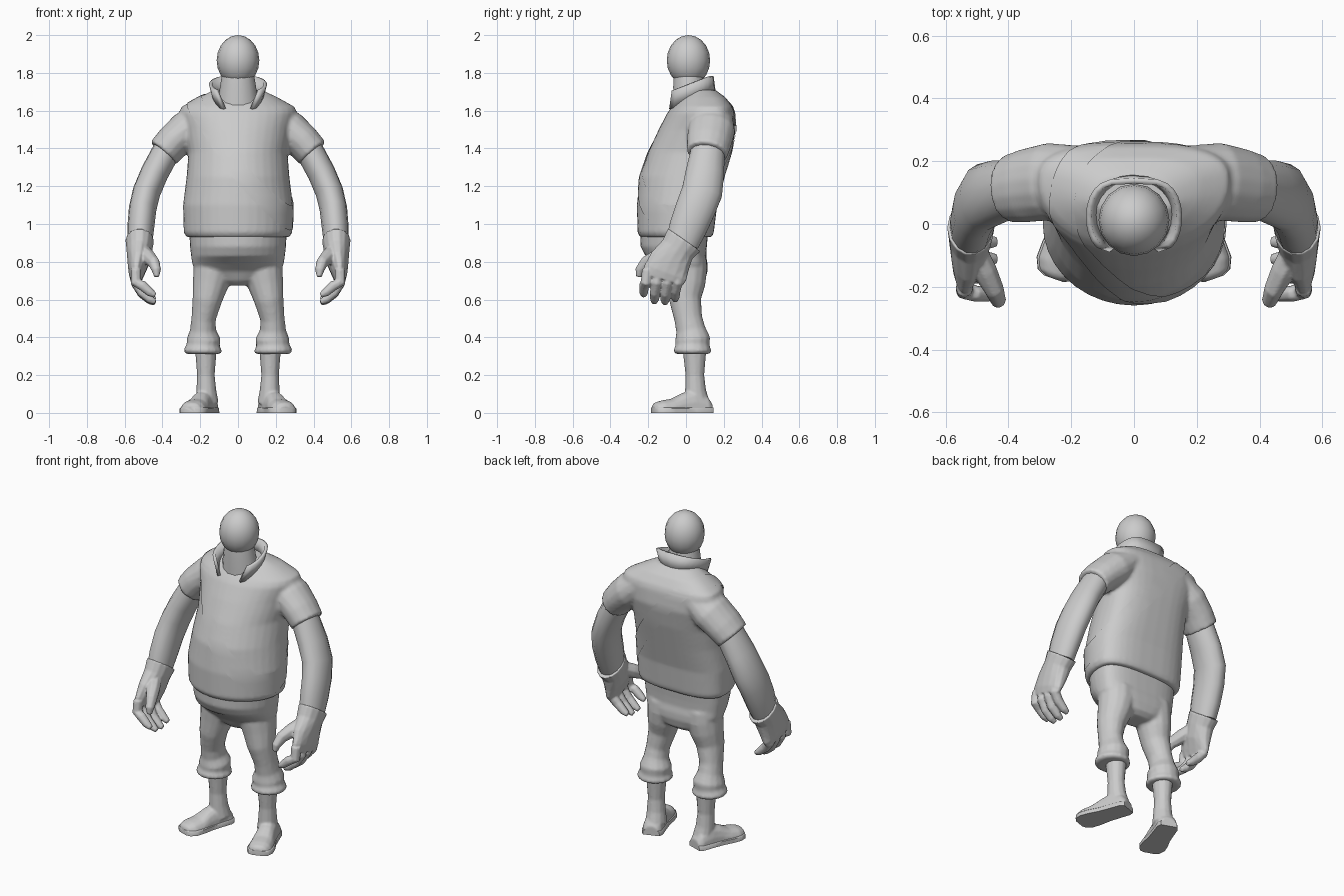
import bpy, bmesh, math
from mathutils import Vector

if "Cube" in bpy.data.objects:
    bpy.data.objects.remove(bpy.data.objects["Cube"])

grey = bpy.data.materials.new("plain_grey")
grey.diffuse_color = (0.6, 0.6, 0.6, 1)
grey.use_nodes = True
grey.node_tree.nodes["Principled BSDF"].inputs["Base Color"].default_value = grey.diffuse_color


def finish(name, bm, mirror=False, thickness=0.0, angle=42):
    bmesh.ops.recalc_face_normals(bm, faces=bm.faces[:])
    me = bpy.data.meshes.new(name)
    bm.to_mesh(me)
    bm.free()
    me.materials.append(grey)
    ob = bpy.data.objects.new(name, me)
    bpy.context.collection.objects.link(ob)
    bpy.ops.object.select_all(action='DESELECT')
    ob.select_set(True)
    bpy.context.view_layer.objects.active = ob
    bpy.ops.object.shade_smooth_by_angle(angle=math.radians(angle))
    if thickness:
        m = ob.modifiers.new("Thickness", 'SOLIDIFY')
        m.thickness = thickness
        m.offset = 0
    if mirror:
        ob.modifiers.new("Mirror", 'MIRROR').use_mirror_merge = False
    return ob


def blend(name, obs, voxel, mirror=False, repeat=3):
    """Fuse overlapping parts into one smooth skin."""
    bpy.ops.object.select_all(action='DESELECT')
    for ob in obs:
        ob.select_set(True)
    bpy.context.view_layer.objects.active = obs[0]
    bpy.ops.object.join()
    ob = obs[0]
    ob.name = name
    m = ob.modifiers.new("Fuse", 'REMESH')
    m.mode = 'VOXEL'
    m.voxel_size = voxel
    m.use_smooth_shade = True
    m = ob.modifiers.new("Soften", 'SMOOTH')
    m.factor = 0.5
    m.iterations = repeat
    if mirror:
        ob.modifiers.new("Mirror", 'MIRROR').use_mirror_merge = False


def loft(rings, closed=True):
    """Skin a list of point rings; closed rings also get end caps."""
    bm = bmesh.new()
    vs = [[bm.verts.new(p) for p in r] for r in rings]
    n = len(rings[0])
    for a, b in zip(vs, vs[1:]):
        for i in range(n if closed else n - 1):
            j = (i + 1) % n
            bm.faces.new((a[i], a[j], b[j], b[i]))
    if closed:
        bm.faces.new(vs[0][::-1])
        bm.faces.new(vs[-1])
    return bm


def tube(name, rows, n=14, mirror=False, angle=42, side=1):
    """Elliptical tube along a path; rows are (x, y, z, side radius, depth radius)."""
    pts = [Vector((r[0] * side, r[1], r[2])) for r in rows]
    rings = []
    for i, r in enumerate(rows):
        t = (pts[min(i + 1, len(pts) - 1)] - pts[max(i - 1, 0)]).normalized()
        u = Vector((1, 0, 0))
        u = (u - t * u.dot(t)).normalized()
        v = t.cross(u)
        rings.append([pts[i] + u * r[3] * math.cos(a) + v * r[4] * math.sin(a)
                      for a in (2 * math.pi * k / n for k in range(n))])
    return finish(name, loft(rings), mirror, angle=angle)


def body(rows, n=36, steps=3):
    """Horizontal rings; rows are (z, half width, front y, back y, y of widest point)."""
    fine = [[p + (q - p) * i / steps for p, q in zip(a, b)]
            for a, b in zip(rows, rows[1:]) for i in range(steps)] + [rows[-1]]
    rings = []
    for z, w, yf, yb, wy in fine:
        ring = []
        for k in range(n):
            a = 2 * math.pi * k / n
            c, s = math.cos(a), math.sin(a)
            e = 0.7 if s > 0 else 1.0         # squarer back, rounder belly
            x = w * math.copysign(abs(c) ** e, c)
            y = wy + (yb - wy if s > 0 else wy - yf) * math.copysign(abs(s) ** e, s)
            ring.append((x, y, z))
        rings.append(ring)
    return loft(rings)


# shirt with sleeves
shirt_rows = [
    (0.93, .272, -.242, .137, 0.0), (0.955, .287, -.257, .147, 0.0),
    (1.10, .291, -.260, .165, 0.0), (1.25, .272, -.245, .205, .03),
    (1.38, .262, -.200, .240, .07), (1.50, .285, -.145, .264, .11),
    (1.59, .312, -.098, .257, .13), (1.62, .300, -.075, .247, .13),
    (1.67, .210, -.030, .210, .11), (1.71, .125, .03, .155, .07)]
parts = [finish("shirt", body(shirt_rows))]
for side in (1, -1):
    parts.append(tube("sleeve", [
        (.17, .14, 1.57, .085, .11), (.27, .135, 1.497, .104, .125),
        (.345, .122, 1.432, .095, .119), (.396, .112, 1.375, .090, .109)], 16, side=side))
blend("shirt", parts, .011)

# diagonal strap: a thin slice of the shirt surface, lifted slightly
bm = body(shirt_rows)
bmesh.ops.recalc_face_normals(bm, faces=bm.faces[:])
bm.normal_update()
for v, nrm in [(v, v.normal.copy()) for v in bm.verts]:
    v.co += nrm * 0.004
slant = Vector((.74, -.24, .66))
for level, side in ((.862, -1), (.952, 1)):
    bmesh.ops.bisect_plane(bm, geom=bm.verts[:] + bm.edges[:] + bm.faces[:],
                           plane_co=slant * (level / slant.length_squared),
                           plane_no=slant * side, clear_outer=True)
finish("strap", bm)

# open standing collar
low, high = [], []
for k in range(21):
    a = math.pi / 2 + (k / 10 - 1) * 2.5
    c, s = math.cos(a), math.sin(a)
    low.append((.118 * c, .02 + .130 * s, 1.643 + .042 * s))
    high.append((.145 * math.copysign(abs(c) ** .5, c), .022 + .115 * s, 1.742 + .042 * s))
finish("collar", loft([low, high], closed=False), thickness=0.018)

# neck and head
tube("neck", [(0, .03, 1.57, .12, .10), (0, .02, 1.66, .105, .088),
              (0, .015, 1.73, .095, .085), (0, .013, 1.79, .085, .08)])
bm = bmesh.new()
bmesh.ops.create_uvsphere(bm, u_segments=16, v_segments=10, radius=1)
for v in bm.verts:
    v.co = (v.co.x * .113, .013 + v.co.y * .115, 1.866 + v.co.z * .134)
finish("head", bm)

# arms
tube("arm", [(.36, .118, 1.43, .070, .088), (.388, .113, 1.37, .074, .093),
             (.442, .10, 1.27, .074, .104), (.484, .085, 1.17, .074, .110),
             (.505, .05, 1.08, .073, .108), (.515, .01, .98, .071, .102),
             (.52, -.02, .90, .066, .09)], mirror=True)

# gloves: palm, thumb and four curled fingers
parts = [tube("glove", [
    (.52, -.01, .915, .076, .107), (.522, -.045, .865, .069, .095),
    (.528, -.085, .80, .058, .112), (.538, -.11, .74, .042, .120),
    (.54, -.12, .705, .030, .110)])]
parts.append(tube("thumb", [
    (.515, -.08, .86, .045, .04), (.475, -.15, .825, .040, .042),
    (.445, -.210, .795, .032, .036), (.432, -.245, .755, .025, .026),
    (.430, -.250, .72, .014, .016)], 8))
for y, tip in ((-.202, .622), (-.145, .585), (-.089, .58), (-.035, .597)):
    parts.append(tube("finger", [
        (.54, y, .76, .029, .031), (.54, y - .01, .69, .030, .029),
        (.506, y - .02, tip + .052, .028, .027), (.464, y - .022, tip + .015, .023, .024),
        (.438, y - .022, tip, .014, .016)], 8))
blend("glove", parts, .006, True, 2)

# trousers: seat with sagging belly, legs ending in flared cuffs
parts = [finish("trousers", body([
    (.675, .075, -.045, .07, .02), (.70, .14, -.075, .100, .02), (.75, .222, -.105, .114, 0),
    (.79, .242, -.155, .114, 0), (.83, .248, -.214, .107, 0), (.88, .254, -.240, .110, 0),
    (.95, .258, -.242, .117, 0), (1.0, .25, -.23, .12, 0)]))]
for side in (1, -1):
    parts.append(tube("trouser_leg", [
        (.125, .005, .82, .112, .105), (.132, .005, .75, .106, .108),
        (.146, .003, .68, .095, .100), (.163, -.005, .60, .079, .086),
        (.182, .012, .50, .065, .075), (.185, .025, .44, .069, .079),
        (.182, .035, .39, .091, .095), (.184, .035, .36, .087, .091),
        (.186, .034, .328, .104, .103), (.186, .034, .312, .092, .092)], 14, side=side))
blend("trousers", parts, .010)


def foot(name, widen, height):
    """Flat-bottomed sections along the heel-to-toe line, toes turned out."""
    heel, toe = Vector((.148, .130, 0)), Vector((.256, -.175, 0))
    along = (toe - heel).normalized()
    across = Vector((-along.y, along.x, 0))
    rings = []
    for s, w, h in ((0, .045, .055), (.025, .057, .09), (.10, .058, .125), (.16, .06, .105),
                    (.22, .069, .075), (.275, .070, .066), (.31, .055, .055), (.323, .03, .04)):
        h, e = (height, .25) if height else (h, .8)
        ring = []
        for k in range(9):
            a = math.pi * k / 8
            c, q = math.cos(a), max(math.sin(a), 0.0)
            p = heel + along * s + across * (w * widen * math.copysign(abs(c) ** e, c))
            ring.append((p.x, p.y, h * q ** e))
        rings.append(ring)
    return finish(name, loft(rings), not height is None)


# boots: shaft fused to the foot, plus a flat sole
shaft = tube("boot", [(.17, .045, .34, .058, .064), (.17, .047, .20, .047, .050),
                      (.168, .05, .12, .053, .056), (.162, .06, .05, .060, .066)], 12)
blend("boot", [shaft, foot("boot_foot", 1.02, None)], .007)
bpy.data.objects["boot"].modifiers.new("Mirror", 'MIRROR').use_mirror_merge = False
foot("boot_sole", 1.07, .03)
